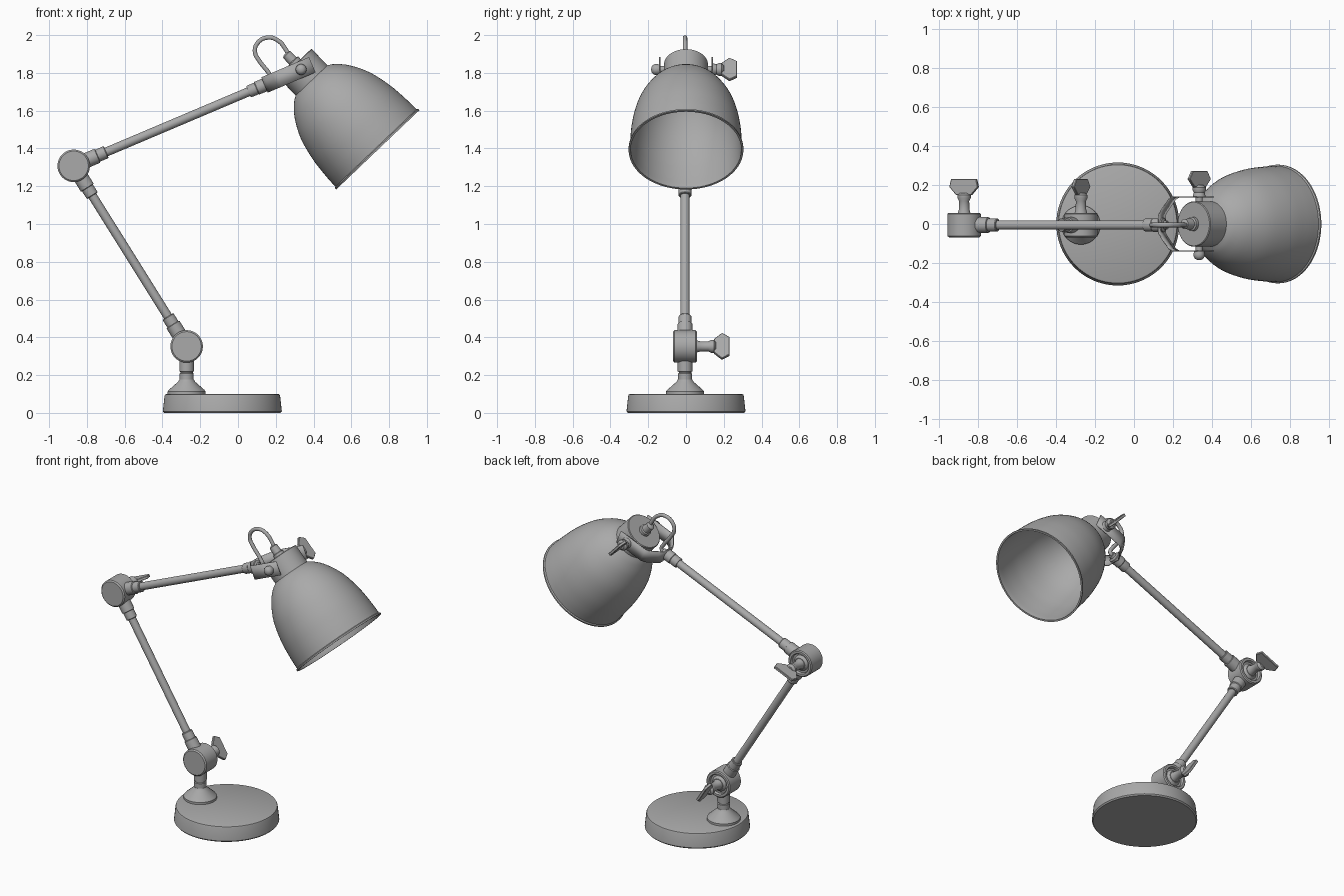
import bpy, bmesh, math
from mathutils import Vector, Matrix

if "Cube" in bpy.data.objects:
    bpy.data.objects.remove(bpy.data.objects["Cube"])

Y0 = -0.005                       # plane of the arm
J1 = Vector((-0.272, Y0, 0.352))  # lower joint
J2 = Vector((-0.87, Y0, 1.308))   # elbow joint
PIV = Vector((0.334, 0, 1.818))   # head pivot
AX = Vector((0.69, 0, -0.724)).normalized()   # shade axis, towards the opening
ARM1 = (J2 - J1).normalized()
ARM2 = Vector((PIV.x - J2.x, 0, PIV.z - J2.z)).normalized()
YAX = Vector((0, 1, 0))

# dark grey metal
METAL = bpy.data.materials.new("dark_grey_metal")
METAL.diffuse_color = (0.4, 0.4, 0.4, 1)
METAL.use_nodes = True
METAL.node_tree.nodes["Principled BSDF"].inputs["Base Color"].default_value = METAL.diffuse_color


def finish(bm, name, angle=35):
    bmesh.ops.remove_doubles(bm, verts=bm.verts, dist=1e-5)
    bmesh.ops.dissolve_degenerate(bm, edges=bm.edges, dist=1e-6)
    bmesh.ops.recalc_face_normals(bm, faces=bm.faces)
    me = bpy.data.meshes.new(name)
    bm.to_mesh(me)
    bm.free()
    for p in me.polygons:
        p.use_smooth = True
    me.set_sharp_from_angle(angle=math.radians(angle))
    me.materials.append(METAL)
    ob = bpy.data.objects.new(name, me)
    bpy.context.collection.objects.link(ob)
    return ob


def lathe(name, profile, origin, axis=Vector((0, 0, 1)), n=48):
    """Revolve (radius, distance along axis) points round an axis."""
    M = Matrix.Translation(origin) @ axis.to_track_quat('Z', 'Y').to_matrix().to_4x4()
    bm = bmesh.new()
    rings = []
    for r, t in profile:
        rings.append([bm.verts.new(M @ Vector((r * math.cos(2 * math.pi * i / n),
                                               r * math.sin(2 * math.pi * i / n), t)))
                      for i in range(n)])
    for a, b in zip(rings, rings[1:]):
        for i in range(n):
            j = (i + 1) % n
            bm.faces.new((a[i], a[j], b[j], b[i]))
    return finish(bm, name)


def smooth_points(pts, steps=4):
    """Catmull-Rom resampling of 2D points."""
    p = [Vector(q) for q in pts]
    p = [2 * p[0] - p[1]] + p + [2 * p[-1] - p[-2]]
    out = []
    for a, b, c, d in zip(p, p[1:], p[2:], p[3:]):
        for k in range(steps):
            t = k / steps
            out.append(0.5 * (2 * b + (c - a) * t + (2 * a - 5 * b + 4 * c - d) * t * t
                              + (3 * b - a - 3 * c + d) * t ** 3))
    return out + [p[-2]]


def wing_knob(name, origin, along, stem, outer=0.055):
    """Stem along +y carrying a flat hexagonal wing."""
    lathe(name + "_stem", [(0, 0), (0.034, 0), (0.027, 0.025), (0.026, stem - 0.03),
                           (0.034, stem - 0.015), (0.034, stem), (0.02, stem + 0.012),
                           (0, stem + 0.012)], origin, YAX, 24)
    side = along.cross(YAX)
    hexagon = [(-0.042, 0), (0.042, 0), (0.08, 0.042), (outer, 0.083),
               (-outer, 0.083), (-0.08, 0.042)]
    bm = bmesh.new()
    face = bm.faces.new([bm.verts.new(origin + along * a + YAX * (stem + b) - side * 0.009)
                         for a, b in hexagon])
    ext = bmesh.ops.extrude_face_region(bm, geom=[face])
    bmesh.ops.translate(bm, vec=side * 0.018,
                        verts=[v for v in ext['geom'] if isinstance(v, bmesh.types.BMVert)])
    bmesh.ops.bevel(bm, geom=bm.edges[:], offset=0.003, segments=1, affect='EDGES')
    finish(bm, name + "_wing", 25)


# weighted base, flange and short post
lathe("base", [(0, 0), (0.308, 0), (0.315, 0.008), (0.306, 0.09), (0.303, 0.097),
               (0.296, 0.1), (0, 0.1)], Vector((-0.083, 0, 0)), n=72)
lathe("base_flange", [(0, 0.09), (0.1, 0.09), (0.1, 0.114), (0.094, 0.122),
                      (0.045, 0.165), (0.038, 0.177), (0, 0.177)], Vector((J1.x, Y0, 0)))
lathe("post", [(0, 0.16), (0.037, 0.16), (0.037, 0.208), (0.033, 0.212), (0.033, 0.217),
               (0.039, 0.22), (0.039, 0.3), (0, 0.3)], Vector((J1.x, Y0, 0)), n=32)

# drum joints with a recessed back and a wing knob
for name, pos, along, outer in (("lower", J1, ARM1, 0.055), ("elbow", J2, ARM2, 0.07)):
    lathe(name + "_joint", [(0, -0.063), (0.078, -0.063), (0.086, -0.056), (0.086, 0.056),
                            (0.08, 0.062), (0.066, 0.062), (0.062, 0.056), (0.062, 0.045),
                            (0.05, 0.045), (0.036, 0.06), (0, 0.06)], pos, YAX)
    wing_knob(name + "_knob", pos + YAX * 0.055, along, 0.098, outer)


# arms: rod with a stepped collar at each end
def arm(name, start, direction, length, far):
    collar = [(0.04, 0.06), (0.04, 0.135), (0.034, 0.138), (0.034, 0.183), (0.031, 0.187)]
    prof = [(0, 0.06)] + collar + [(0.024, 0.187)]
    prof += [(0.024, length - far[0][1])] + [(r, length - t) for r, t in far]
    lathe(name, prof + [(0, length - far[-1][1])], start, direction, 32)


arm("lower_arm", J1, ARM1, (J2 - J1).length,
    [(0.031, 0.187), (0.034, 0.183), (0.034, 0.138), (0.04, 0.135), (0.04, 0.06)])
arm("upper_arm", J2, ARM2, 1.13,
    [(0.031, 0.125), (0.033, 0.12), (0.033, 0.08), (0.036, 0.076), (0.036, 0.02),
     (0.022, 0.015), (0.022, 0)])

# U-shaped fork holding the head
path = [(1.372, -0.139), (1.18, -0.139), (1.158, -0.128), (1.115, -0.07), (1.1, -0.045)]
path += [(u, -y) for u, y in reversed(path)]
up = ARM2.cross(YAX)
bm = bmesh.new()
rows = [[bm.verts.new(Vector((J2.x, 0, J2.z)) + ARM2 * u + YAX * y + up * s) for u, y in path]
        for s in (-0.044, 0.044)]
for i in range(len(path) - 1):
    bm.faces.new((rows[0][i], rows[0][i + 1], rows[1][i + 1], rows[1][i]))
fork = finish(bm, "fork", 20)
mod = fork.modifiers.new("thickness", 'SOLIDIFY')
mod.thickness = 0.006
mod.offset = 0

# pivot axle, rounded bolt head and knob
lathe("pivot_axle", [(0, -0.15), (0.018, -0.15), (0.018, 0.15), (0, 0.15)], PIV, YAX, 24)
lathe("pivot_bolt", [(0, -0.185), (0.012, -0.183), (0.022, -0.177), (0.028, -0.166),
                     (0.029, -0.154), (0.026, -0.14), (0, -0.14)], PIV, YAX, 24)
wing_knob("head_knob", PIV + YAX * 0.138, -AX, 0.05)

# cap and bell shade (thin shell)
lathe("shade_cap", [(0, -0.042), (0.112, -0.042), (0.116, -0.038), (0.116, 0.085),
                    (0, 0.085)], PIV, AX)
outer = smooth_points([(0.112, 0.078), (0.15, 0.103), (0.202, 0.163), (0.253, 0.263),
                       (0.283, 0.386), (0.294, 0.495), (0.297, 0.574)])
outer += [Vector((0.304, 0.579)), Vector((0.304, 0.588))]
inner = [Vector((p.x - 0.006, p.y + 0.004 * (p.y < 0.4))) for p in reversed(outer[:-2])]
lathe("shade", [(p.x, p.y) for p in outer + [Vector((0.293, 0.588))] + inner]
      + [(0, 0.088)], PIV, AX, 72)

# cord grommet and looping cord
lathe("cord_grommet", [(0, 0.03), (0.036, 0.03), (0.036, 0.06), (0.028, 0.064),
                       (0.026, 0.11), (0.014, 0.118), (0, 0.118)], PIV, -AX, 24)
cu = bpy.data.curves.new("cord", 'CURVE')
cu.dimensions = '3D'
cu.bevel_depth = 0.012
cu.bevel_resolution = 3
cu.use_fill_caps = True
cu.materials.append(METAL)
pts = [(0.275, 1.882), (0.252, 1.925), (0.215, 1.969), (0.157, 1.987), (0.102, 1.956),
       (0.09, 1.909), (0.115, 1.861), (0.168, 1.792), (0.182, 1.762), (0.16, 1.744)]
sp = cu.splines.new('BEZIER')
sp.bezier_points.add(len(pts) - 1)
for bp, (x, z) in zip(sp.bezier_points, pts):
    bp.co = (x, Y0, z)
    bp.handle_left_type = bp.handle_right_type = 'AUTO'
bpy.context.collection.objects.link(bpy.data.objects.new("cord", cu))
